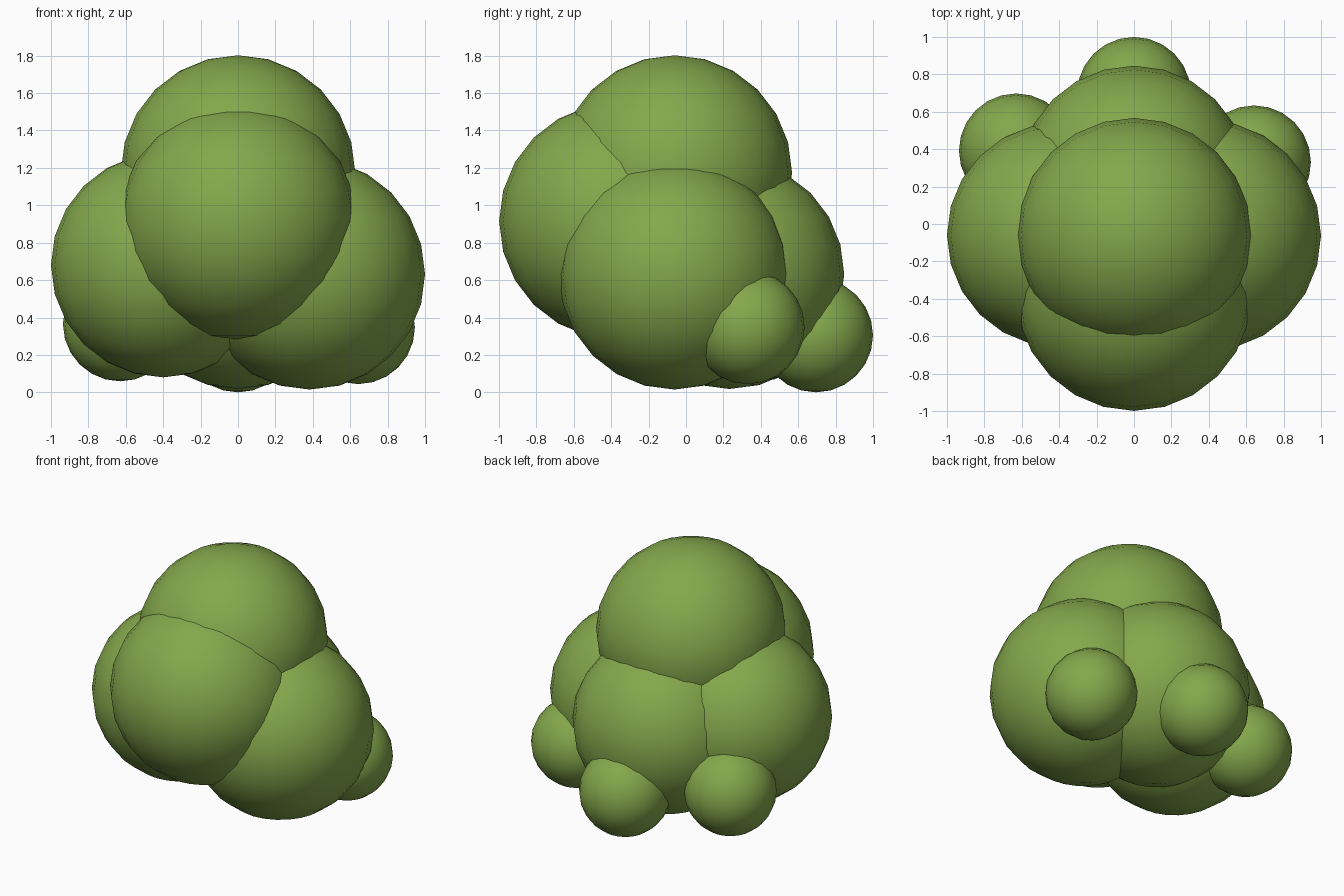
import bpy

# Remove the default cube
cube = bpy.data.objects.get("Cube")
if cube:
    bpy.data.objects.remove(cube, do_unlink=True)

# Single leaf green material
green = bpy.data.materials.new("leaf_green")
green.use_nodes = True
colour = (0.23, 0.39, 0.072, 1.0)
green.diffuse_color = colour
bsdf = green.node_tree.nodes["Principled BSDF"]
bsdf.inputs["Base Color"].default_value = colour
bsdf.inputs["Roughness"].default_value = 0.8


def ball(name, centre, radius):
    """Smooth ball with a visibly faceted outline."""
    bpy.ops.mesh.primitive_uv_sphere_add(
        segments=24, ring_count=12, radius=radius, location=centre)
    obj = bpy.context.object
    obj.name = name
    obj.data.name = name
    obj.data.materials.append(green)
    bpy.ops.object.shade_smooth()
    return obj


# Five large overlapping clumps
ball("top_clump", (0, -0.06, 1.175), 0.627)
ball("front_clump", (0, -0.367, 0.915), 0.632)
ball("left_clump", (0.383, -0.062, 0.632), 0.617)
ball("right_clump", (-0.4, -0.06, 0.68), 0.6)
ball("back_clump", (0, 0.232, 0.632), 0.614)

# Three small clumps around the back
ball("left_small_clump", (0.642, 0.33, 0.348), 0.304)
ball("right_small_clump", (-0.63, 0.392, 0.365), 0.306)
ball("back_small_clump", (0, 0.695, 0.305), 0.305)
